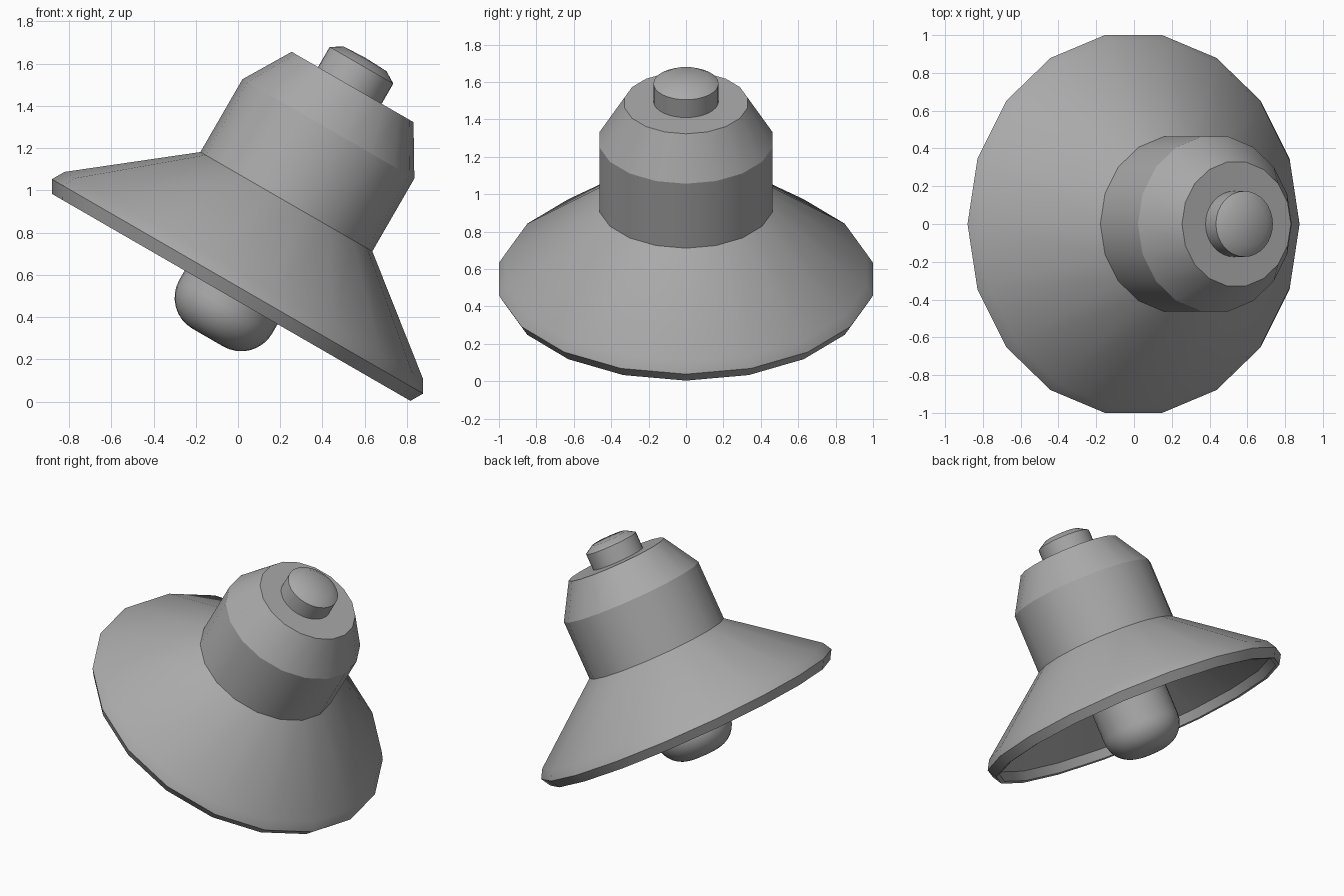
import bpy, bmesh
from math import sin, cos, pi, radians
from mathutils import Matrix, Vector

cube = bpy.data.objects.get("Cube")
if cube:
    bpy.data.objects.remove(cube, do_unlink=True)

GREY = (0.4, 0.4, 0.4, 1)
grey = bpy.data.materials.new("plain_grey")
grey.use_nodes = True
grey.diffuse_color = GREY
grey.node_tree.nodes["Principled BSDF"].inputs["Base Color"].default_value = GREY

# The whole lamp leans toward its left around the rim centre
TILT = Matrix.Translation((0, 0, 0.55)) @ Matrix.Rotation(radians(30), 4, "Y")


def lathe(name, profile, sides, shift=0.0):
    """Closed solid of revolution from (radius, height) points, axis to axis."""
    bm = bmesh.new()
    rings = []
    for r, h in profile:
        if r == 0:
            rings.append([bm.verts.new((shift, 0, h))])
        else:
            rings.append([bm.verts.new((shift + r * cos(2 * pi * i / sides),
                                        r * sin(2 * pi * i / sides), h))
                          for i in range(sides)])
    for a, b in zip(rings, rings[1:]):
        for i in range(sides):
            j = (i + 1) % sides
            if len(a) == 1:
                bm.faces.new((a[0], b[j], b[i]))
            elif len(b) == 1:
                bm.faces.new((a[i], a[j], b[0]))
            else:
                bm.faces.new((a[i], a[j], b[j], b[i]))
    bmesh.ops.recalc_face_normals(bm, faces=bm.faces)
    bm.transform(TILT)
    mesh = bpy.data.meshes.new(name)
    bm.to_mesh(mesh)
    bm.free()
    mesh.materials.append(grey)
    obj = bpy.data.objects.new(name, mesh)
    bpy.context.collection.objects.link(obj)
    bpy.ops.object.select_all(action="DESELECT")
    obj.select_set(True)
    bpy.context.view_layer.objects.active = obj
    bpy.ops.object.shade_smooth_by_angle(angle=radians(30))
    return obj


# Flared shade: inner wall, rolled rim, outer wall
lathe("shade", [(0, 0.42), (0.43, 0.42), (0.94, 0.0), (0.955, -0.06),
                (0.98, -0.065), (1.015, -0.005), (0.98, 0.055),
                (0.47, 0.458), (0, 0.458)], 18)

# Lamp housing with tapered shoulder
lathe("housing", [(0, 0.455), (0.47, 0.455), (0.47, 0.856),
                  (0.333, 1.085), (0, 1.085)], 18)

# Domed button on top, slightly off axis
lathe("top_button", [(0, 1.07), (0.174, 1.07), (0.174, 1.195),
                     (0.117, 1.23), (0, 1.235)], 32, shift=-0.015)

# Bulb with a rounded end
R, ROUND, END = 0.254, 0.17, -0.285
arc = [(R - ROUND + ROUND * sin(t), END + ROUND - ROUND * cos(t))
       for t in (pi / 2 * k / 8 for k in range(9))]
lathe("bulb", [(0, END)] + arc + [(R, 0.44), (0, 0.44)], 32)
